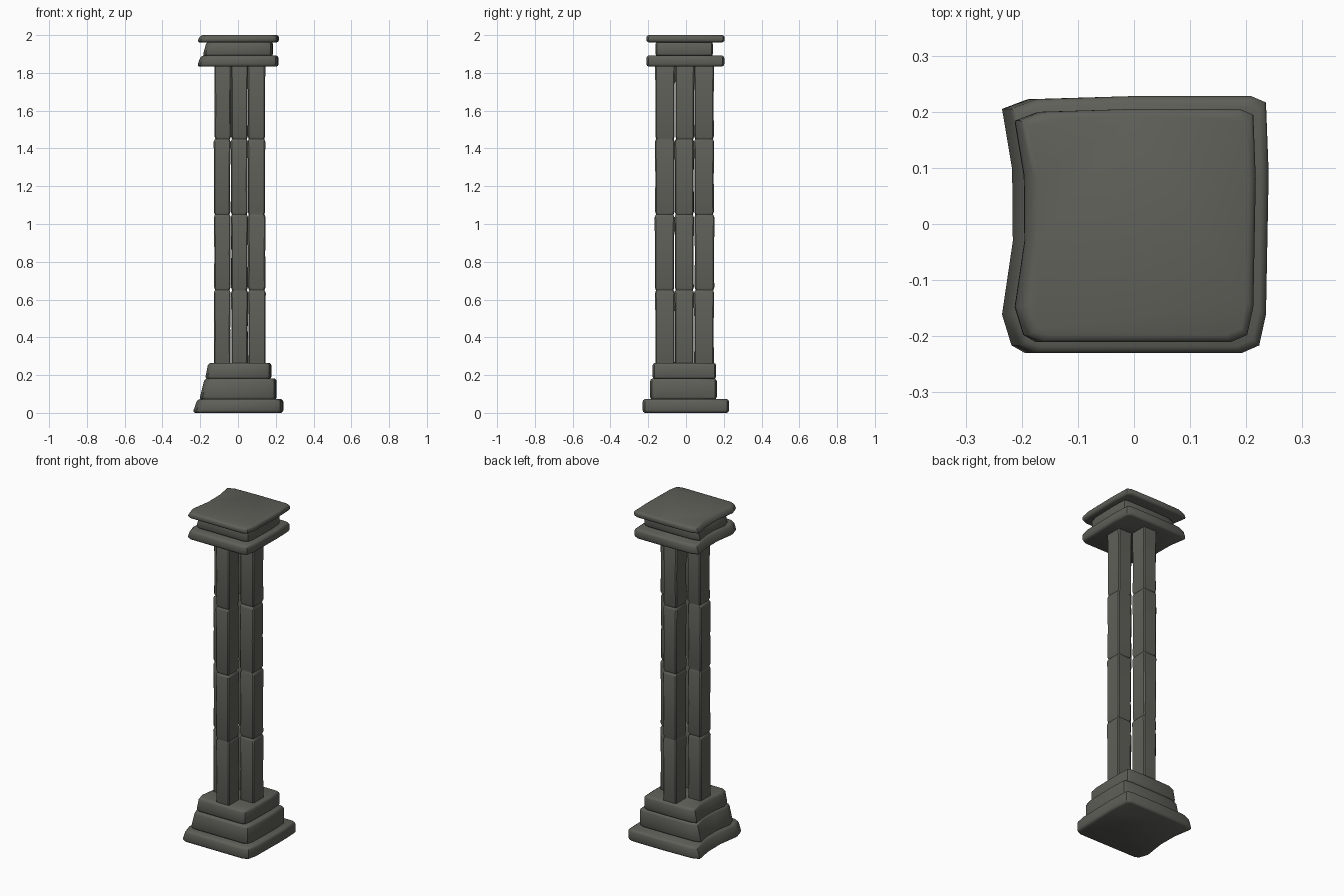
import bpy, bmesh, math, random

if "Cube" in bpy.data.objects:
    bpy.data.objects.remove(bpy.data.objects["Cube"])
random.seed(4)

stone = bpy.data.materials.new("dark_grey_stone")
stone.diffuse_color = (0.115, 0.116, 0.10, 1)
stone.use_nodes = True
stone.node_tree.nodes["Principled BSDF"].inputs["Base Color"].default_value = stone.diffuse_color

# Worn square outline shared by every slab, normalised to -1..1
OUTLINE = [(-1.0, -.70), (-.93, -.94), (-.83, -1), (.80, -1), (.93, -.94),
           (.98, -.70), (1.0, .40), (.98, .95), (.87, 1), (0, 1),
           (-.81, .975), (-1.0, .90), (-.925, .43), (-.92, -.13)]


def loft(name, rings):
    """Skin a stack of rings with capped ends."""
    bm = bmesh.new()
    vs = [[bm.verts.new(p) for p in r] for r in rings]
    n = len(rings[0])
    for a, b in zip(vs, vs[1:]):
        for i in range(n):
            j = (i + 1) % n
            bm.faces.new((a[i], a[j], b[j], b[i]))
    bm.faces.new(vs[0][::-1])
    bm.faces.new(vs[-1])
    bmesh.ops.recalc_face_normals(bm, faces=bm.faces[:])
    me = bpy.data.meshes.new(name)
    bm.to_mesh(me)
    bm.free()
    me.materials.append(stone)
    ob = bpy.data.objects.new(name, me)
    bpy.context.collection.objects.link(ob)
    bpy.ops.object.select_all(action='DESELECT')
    ob.select_set(True)
    bpy.context.view_layer.objects.active = ob
    bpy.ops.object.shade_smooth_by_angle(angle=math.radians(40))
    return ob


def slab(name, x0, x1, y0, y1, z0, z1, lean):
    """Rounded slab whose left side leans inward towards the top."""
    cx, cy, hx, hy = (x0 + x1) / 2, (y0 + y1) / 2, (x1 - x0) / 2, (y1 - y0) / 2
    h = z1 - z0
    b = min(0.014, h * 0.3)
    rings = []
    for z, inset in ((z0, .012), (z0 + b * .35, .004), (z0 + b, 0),
                     (z1 - b, 0), (z1 - b * .35, .004), (z1, .012)):
        t = (z - z0) / h
        ring = []
        for u, v in OUTLINE:
            x = cx + u * (hx - inset)
            if u < -.7:
                x += lean * t
            ring.append((x, cy + v * (hy - inset), z))
        rings.append(ring)
    return loft(name, rings)


def bar(name, x0, x1, y0, y1):
    """Upright bar of stacked stones, pinched at the joints."""
    cx, cy, hx, hy = (x0 + x1) / 2, (y0 + y1) / 2, (x1 - x0) / 2, (y1 - y0) / 2
    joints = [0.25, 0.65, 1.05, 1.45, 1.85]
    c = 0.006
    shape = [(-1, -1, 0, c), (-1, -1, c, 0), (1, -1, -c, 0), (1, -1, 0, c),
             (1, 1, 0, -c), (1, 1, -c, 0), (-1, 1, c, 0), (-1, 1, 0, -c)]
    rings = []
    for a, b in zip(joints, joints[1:]):
        ox, oy = random.uniform(-.002, .002), random.uniform(-.002, .002)
        for z, inset in ((a, .006), (a + .015, .001), ((a + b) / 2, .002),
                         (b - .015, 0), (b - .004, .004)):
            rings.append([(cx + ox + u * (hx - inset) + du,
                           cy + oy + v * (hy - inset) + dv, z)
                          for u, v, du, dv in shape])
    return loft(name, rings)


# Stepped base
slab("base_plinth", -.24, .24, -.23, .228, 0, .073, .025)
slab("base_middle_step", -.205, .205, -.19, .163, .070, .182, .028)
slab("base_upper_step", -.175, .177, -.177, .160, .178, .265, .018)

# Cross-shaped shaft made from four bars
bar("shaft_left_bar", -.127, -.038, -.059, .043)
bar("shaft_right_bar", .052, .146, -.059, .043)
bar("shaft_front_bar", -.038, .052, -.165, -.060)
bar("shaft_back_bar", -.038, .052, .044, .150)

# Capital
slab("capital_lower_slab", -.218, .215, -.21, .203, 1.833, 1.892, .022)
slab("capital_neck", -.187, .186, -.162, .143, 1.888, 1.965, .020)
slab("capital_top_slab", -.218, .217, -.21, .205, 1.962, 2.0, .020)
